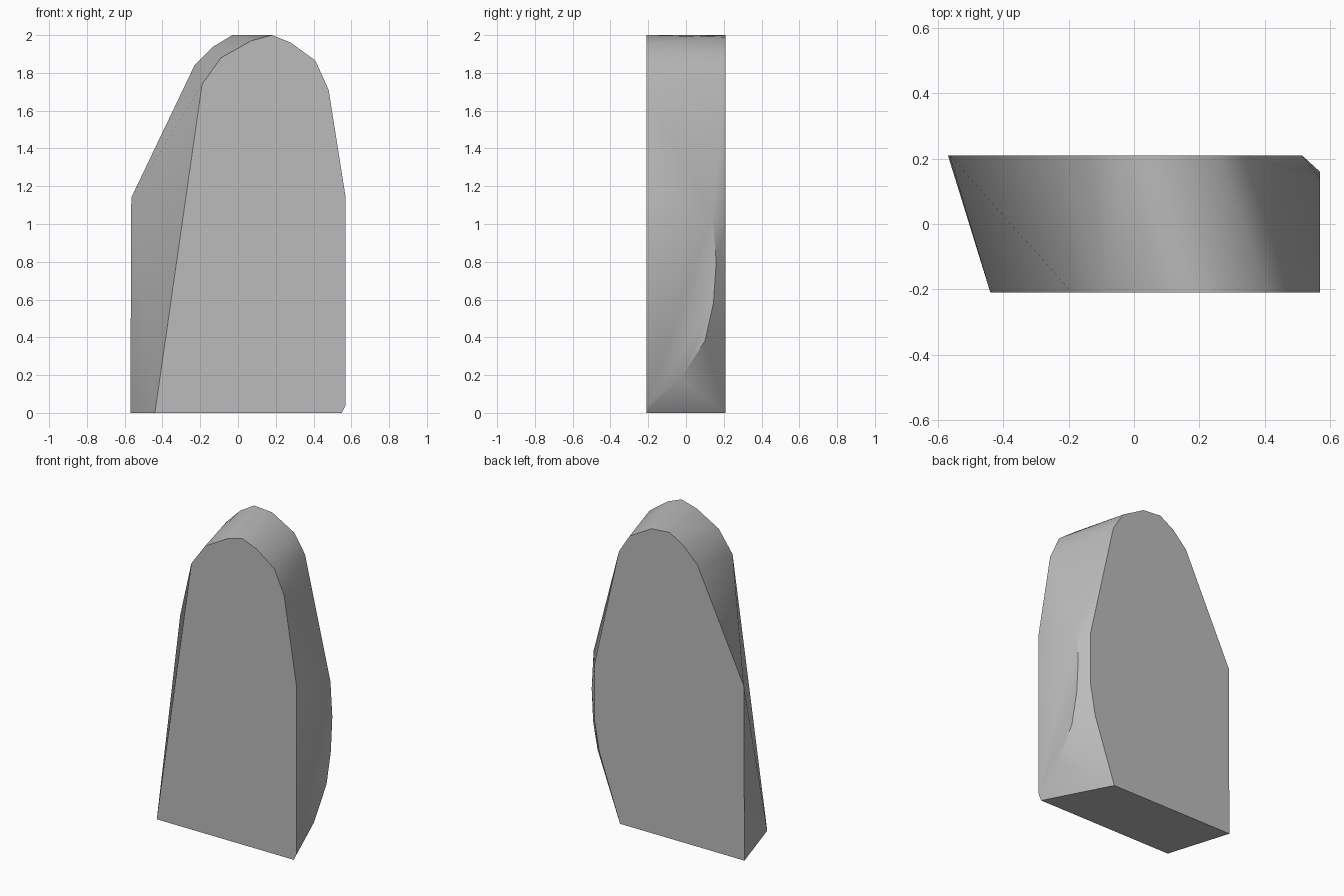
import bpy
import bmesh
from math import radians

cube = bpy.data.objects.get("Cube")
if cube:
    bpy.data.objects.remove(cube, do_unlink=True)

DEPTH = 0.21   # half thickness of the slab
SIDE = 0.57    # plane of the flat left side

# Arched outlines of the front and back faces, as (x, z)
front = [(-0.44, 0), (-0.19, 1.74), (-0.09, 1.88), (0.07, 1.97), (0.18, 2),
         (0.28, 1.96), (0.41, 1.865), (0.48, 1.71), (SIDE, 1.14),
         (SIDE, 0.04), (0.55, 0)]
back = [(-0.57, 0), (-0.565, 1.14), (-0.23, 1.84), (-0.13, 1.94), (-0.03, 2),
        (0.10, 1.99), (0.26, 1.90), (0.337, 1.78), (0.515, 0.99),
        (0.515, 0.63), (0.48, 0.43), (0.33, 0)]
# Curved edge where the chipped rear corner meets the left side, as (y, z)
chip = [(-0.03, 0.18), (0.10, 0.38), (0.145, 0.58), (0.16, 0.8), (0.14, 1.04)]

points = [(x, -DEPTH, z) for x, z in front]
points += [(x, DEPTH, z) for x, z in back]
points += [(SIDE, y, z) for y, z in chip]

# Skin the outlines into one convex block
bm = bmesh.new()
for p in points:
    bm.verts.new(p)
hull = bmesh.ops.convex_hull(bm, input=bm.verts[:])
spare = {g for g in hull["geom_interior"] + hull["geom_unused"]
         if isinstance(g, bmesh.types.BMVert) and not g.link_faces}
bmesh.ops.delete(bm, geom=list(spare), context="VERTS")
bmesh.ops.dissolve_limit(bm, angle_limit=radians(0.5),
                         verts=bm.verts[:], edges=bm.edges[:])
bmesh.ops.recalc_face_normals(bm, faces=bm.faces[:])
mesh = bpy.data.meshes.new("stone_slab")
bm.to_mesh(mesh)
bm.free()

# Plain grey stone
grey = bpy.data.materials.new("stone_grey")
grey.use_nodes = True
colour = (0.5, 0.5, 0.5, 1)
grey.diffuse_color = colour
grey.node_tree.nodes["Principled BSDF"].inputs["Base Color"].default_value = colour
mesh.materials.append(grey)

slab = bpy.data.objects.new("stone_slab", mesh)
bpy.context.collection.objects.link(slab)
bpy.ops.object.select_all(action="DESELECT")
slab.select_set(True)
bpy.context.view_layer.objects.active = slab
bpy.ops.object.shade_smooth_by_angle(angle=radians(35))
